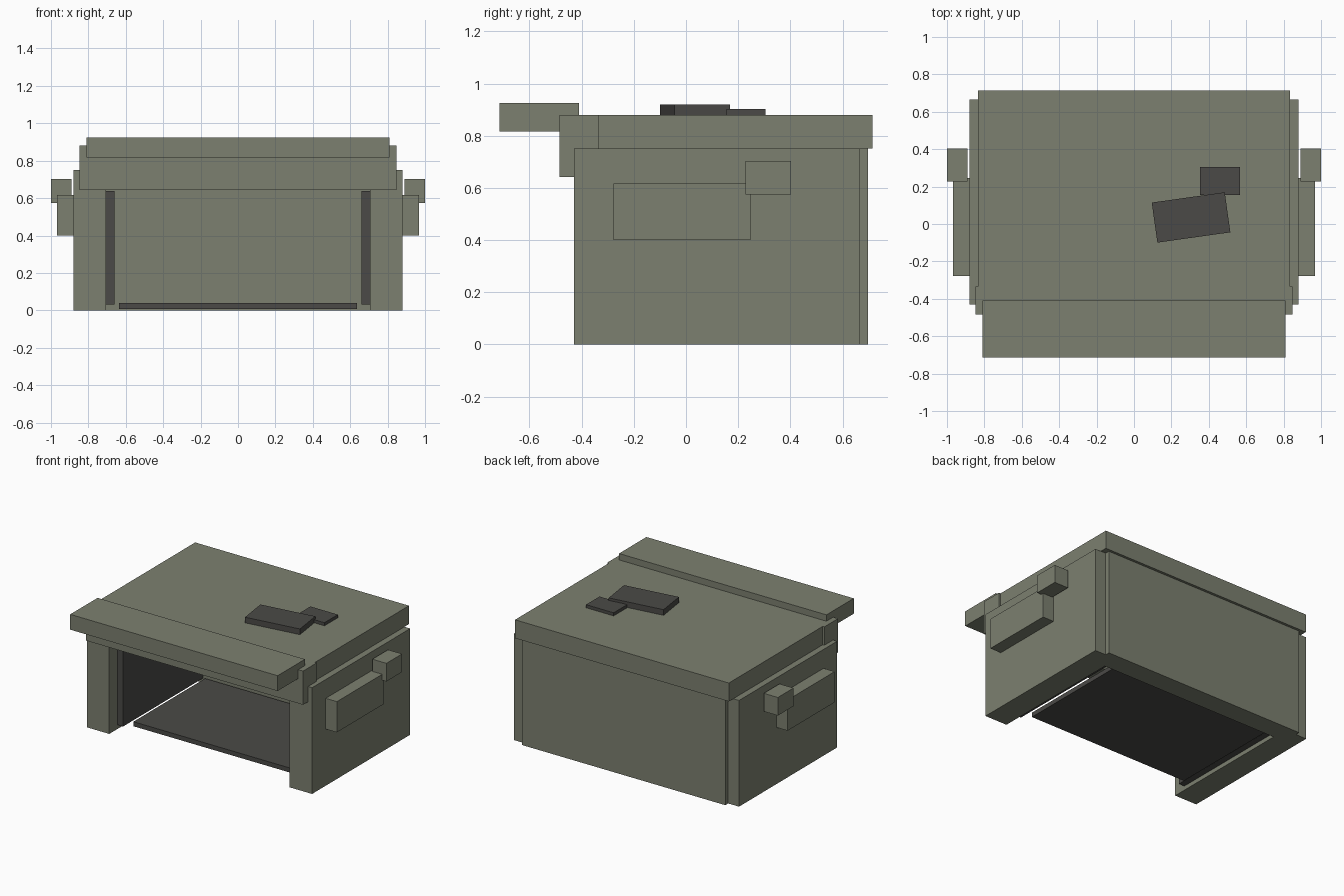
import bpy
import math

cube = bpy.data.objects.get("Cube")
if cube:
    bpy.data.objects.remove(cube, do_unlink=True)


def make_material(name, color):
    mat = bpy.data.materials.new(name)
    mat.use_nodes = True
    mat.diffuse_color = color
    mat.node_tree.nodes["Principled BSDF"].inputs["Base Color"].default_value = color
    return mat


olive = make_material("olive_grey", (0.202, 0.216, 0.162, 1))
dark = make_material("dark_grey", (0.069, 0.068, 0.063, 1))


def box(name, mat, x, y, z, turn=0):
    """Box from its (min, max) ranges, turned about its own vertical axis."""
    ranges = (x, y, z)
    bpy.ops.mesh.primitive_cube_add(size=1, location=[(a + b) / 2 for a, b in ranges])
    obj = bpy.context.object
    obj.name = name
    obj.scale = [b - a for a, b in ranges]
    obj.rotation_euler.z = math.radians(turn)
    obj.data.materials.append(mat)
    return obj


def pair(name, mat, x, y, z):
    """Matching boxes on the left (+x) and right (-x) sides."""
    box("left_" + name, mat, x, y, z)
    box("right_" + name, mat, (-x[1], -x[0]), y, z)


# Shell: side walls, back wall, roof, front lintel and overhanging visor
pair("side_wall", olive, (0.705, 0.88), (-0.43, 0.665), (0, 0.75))
box("back_wall", olive, (-0.795, 0.795), (0.55, 0.697), (0, 0.75))
box("roof", olive, (-0.835, 0.835), (-0.335, 0.715), (0.75, 0.88))
box("front_lintel", olive, (-0.848, 0.848), (-0.485, -0.333), (0.642, 0.88))
box("visor", olive, (-0.81, 0.81), (-0.715, -0.41), (0.817, 0.925))

# Side blocks
pair("side_block", olive, (0.88, 0.967), (-0.278, 0.247), (0.40, 0.617))
pair("side_knob", olive, (0.89, 1.0), (0.228, 0.403), (0.575, 0.703))

# Dark interior panels
pair("inner_panel", dark, (0.66, 0.705), (-0.34, 0.55), (0.03, 0.637))
box("floor_panel", dark, (-0.635, 0.635), (-0.26, 0.54), (0.008, 0.04))

# Dark plates on the roof
box("large_roof_plate", dark, (0.108, 0.502), (-0.073, 0.143), (0.88, 0.92), turn=8)
box("small_roof_plate", dark, (0.352, 0.567), (0.155, 0.305), (0.88, 0.902))
